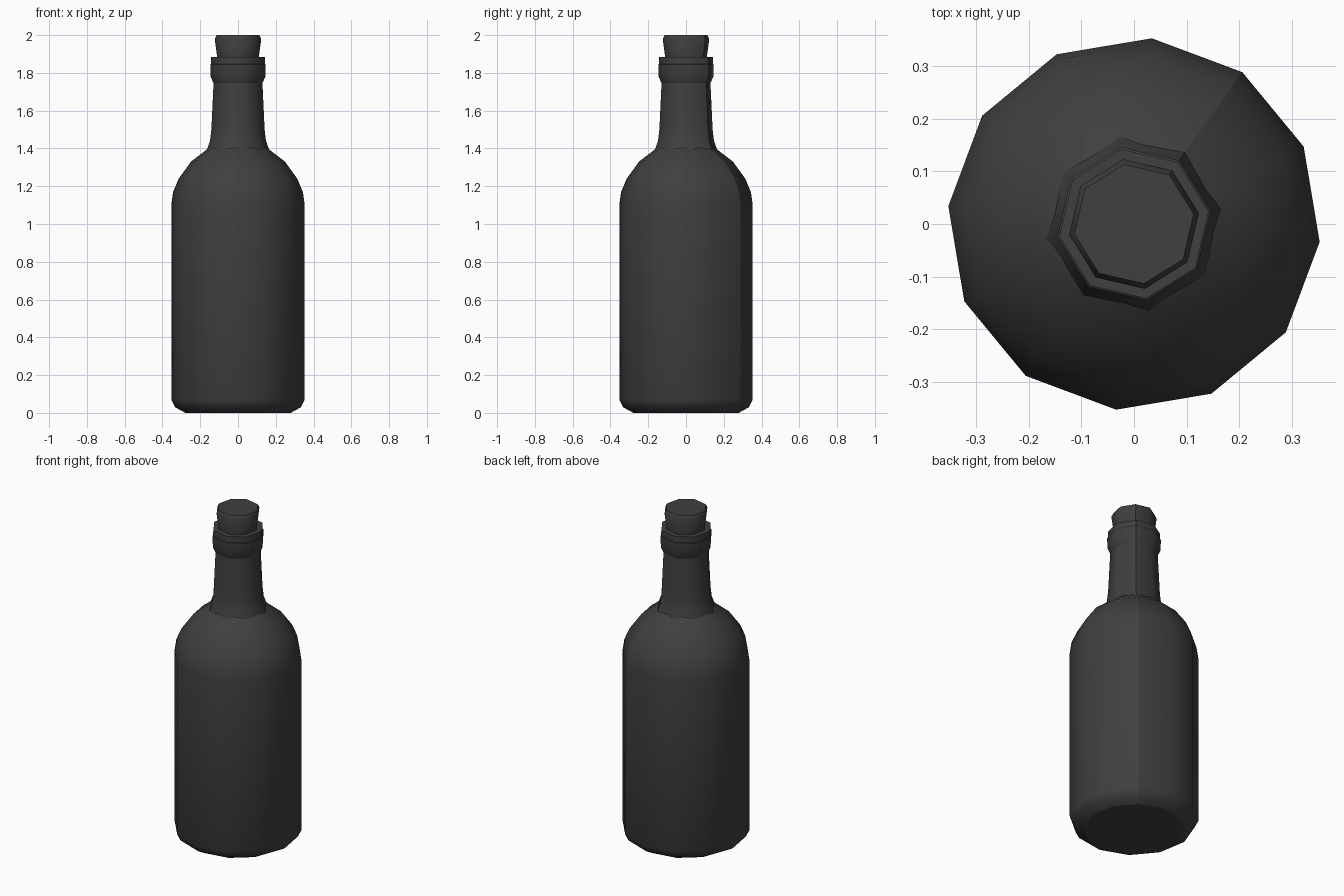
import bpy
import bmesh
from math import cos, sin, radians

cube = bpy.data.objects.get("Cube")
if cube:
    bpy.data.objects.remove(cube, do_unlink=True)

SEAM = radians(54.5)

charcoal = bpy.data.materials.new("charcoal")
charcoal.use_nodes = True
colour = (0.05, 0.05, 0.05, 1)
charcoal.diffuse_color = colour
charcoal.node_tree.nodes["Principled BSDF"].inputs["Base Color"].default_value = colour


def lathe(name, profile, sides, sharp_rings=(), bottom=False, top=False):
    """Turn a (radius, height) profile, with one crisp seam down the side."""
    bm = bmesh.new()
    rings = []
    for r, z in profile:
        angles = [SEAM + radians(360) * i / sides for i in range(sides)]
        rings.append([bm.verts.new((r * cos(a), r * sin(a), z)) for a in angles])
    for low, high in zip(rings, rings[1:]):
        for i in range(sides):
            j = (i + 1) % sides
            bm.faces.new((low[i], low[j], high[j], high[i]))
    if bottom:
        bm.faces.new(rings[0][::-1])
    if top:
        bm.faces.new(rings[-1])
    for face in bm.faces:
        face.smooth = True
    # Crisp edges: the seam and the chosen rings
    for low, high in zip(rings, rings[1:]):
        bm.edges.get((low[0], high[0])).smooth = False
    for k in sharp_rings:
        for i in range(sides):
            bm.edges.get((rings[k][i], rings[k][(i + 1) % sides])).smooth = False
    mesh = bpy.data.meshes.new(name)
    bm.to_mesh(mesh)
    bm.free()
    mesh.materials.append(charcoal)
    obj = bpy.data.objects.new(name, mesh)
    bpy.context.collection.objects.link(obj)
    return obj


# Wide body with rounded foot and shoulder
lathe("bottle_body", [(0.28, 0), (0.335, 0.03), (0.355, 0.07), (0.355, 1.1),
                      (0.345, 1.17), (0.315, 1.24), (0.25, 1.33), (0.165, 1.395),
                      (0.13, 1.42)],
      12, sharp_rings=[0], bottom=True)

# Tapered neck
lathe("bottle_neck", [(0.17, 1.385), (0.15, 1.44), (0.143, 1.5), (0.131, 1.75)], 8)

# Collar around the mouth
lathe("mouth_collar", [(0.131, 1.745), (0.147, 1.78), (0.148, 1.845), (0.144, 1.848),
                       (0.144, 1.883), (0.1, 1.883)],
      8, sharp_rings=[2, 3, 4])

# Stopper, wider towards the top
lathe("cork", [(0.11, 1.87), (0.125, 1.98), (0.115, 2)], 8,
      sharp_rings=[2], top=True)
